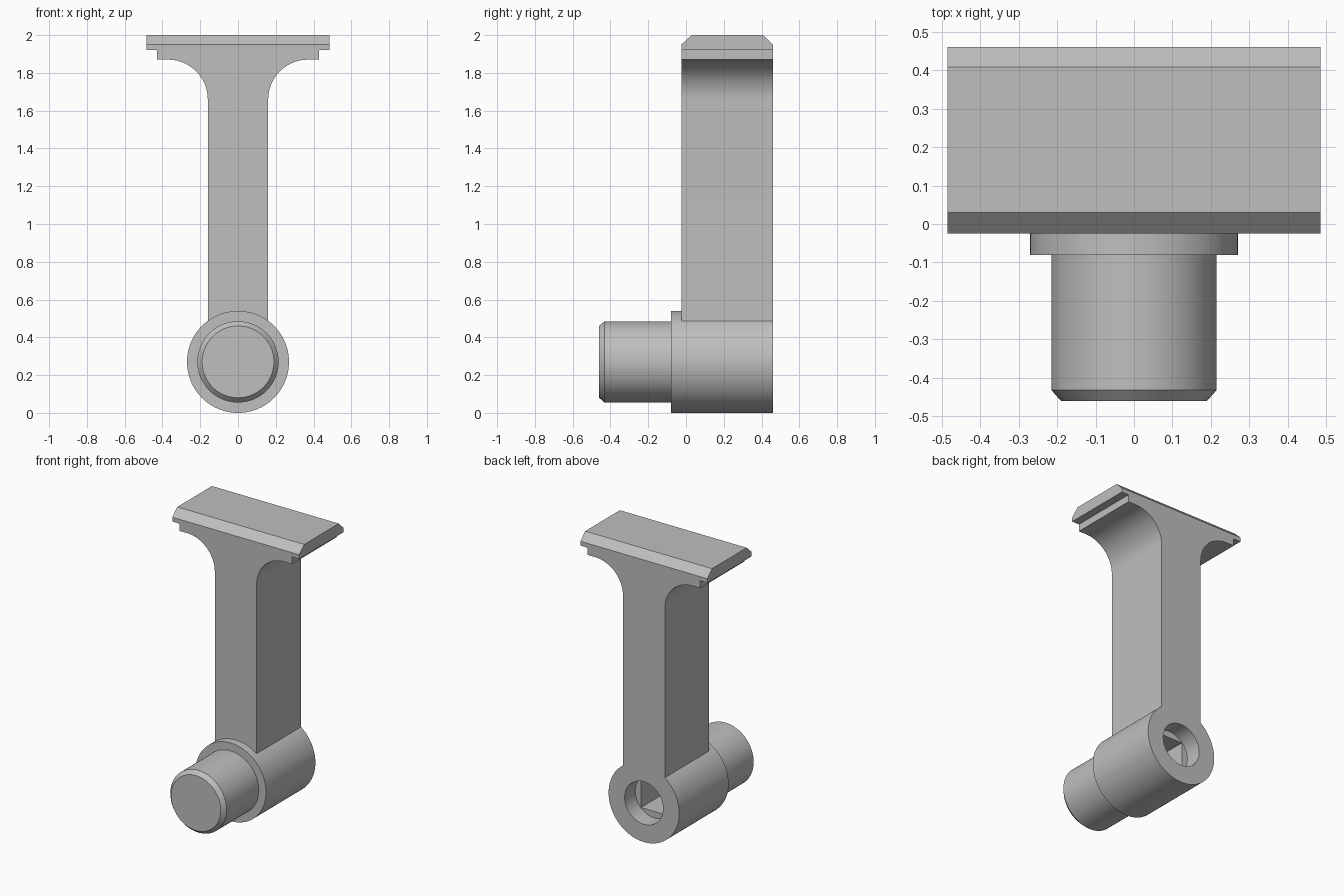
import bpy, bmesh, math

if "Cube" in bpy.data.objects:
    bpy.data.objects.remove(bpy.data.objects["Cube"])

SEG = 96
HUB_Z, HUB_R = 0.27, 0.27

grey = bpy.data.materials.new("plain grey")
grey.diffuse_color = (0.52, 0.52, 0.52, 1)
grey.use_nodes = True
grey.node_tree.nodes["Principled BSDF"].inputs["Base Color"].default_value = grey.diffuse_color


def finish(name, bm):
    bmesh.ops.recalc_face_normals(bm, faces=bm.faces)
    me = bpy.data.meshes.new(name)
    bm.to_mesh(me)
    bm.free()
    me.materials.append(grey)
    ob = bpy.data.objects.new(name, me)
    bpy.context.collection.objects.link(ob)
    return ob


def smooth(ob):
    for p in ob.data.polygons:
        p.use_smooth = True
    ob.data.set_sharp_from_angle(angle=math.radians(25))


def extrude(name, points, offset):
    """Extrude a closed 3D outline by an offset vector."""
    bm = bmesh.new()
    face = bm.faces.new([bm.verts.new(p) for p in points])
    new = bmesh.ops.extrude_face_region(bm, geom=[face], use_keep_orig=True)
    verts = [v for v in new["geom"] if isinstance(v, bmesh.types.BMVert)]
    bmesh.ops.translate(bm, verts=verts, vec=offset)
    return finish(name, bm)


def lathe(name, profile):
    """Revolve (radius, y) points around the hub axis, capping both ends."""
    bm = bmesh.new()
    rings = []
    for r, y in profile:
        rings.append([bm.verts.new((r * math.sin(2 * math.pi * i / SEG), y,
                                    HUB_Z + r * math.cos(2 * math.pi * i / SEG)))
                      for i in range(SEG)])
    for a, b in zip(rings, rings[1:]):
        for i in range(SEG):
            j = (i + 1) % SEG
            bm.faces.new((a[i], a[j], b[j], b[i]))
    bm.faces.new(rings[0])
    bm.faces.new(rings[-1])
    return finish(name, bm)


# hub with chamfered front pin and round counterbore at the back
hub = lathe("hub_and_pin", [(0.19, -0.46), (0.215, -0.432), (0.215, -0.08), (HUB_R, -0.08),
                            (HUB_R, 0.46), (0.147, 0.46), (0.147, 0.345)])

# square socket sunk into the counterbore floor
a = 0.102
cutter = extrude("socket_cutter", [(x, -0.1, HUB_Z + z) for x, z in
                                   ((-a, -a), (a, -a), (a, a), (-a, a))], (0, 0.5, 0))
cutter.hide_render = True
mod = hub.modifiers.new("socket", "BOOLEAN")
mod.operation, mod.solver, mod.object = "DIFFERENCE", "EXACT", cutter
bpy.context.view_layer.objects.active = hub
hub.select_set(True)
bpy.ops.object.modifier_apply(modifier=mod.name)
bpy.data.objects.remove(cutter)
smooth(hub)

# column flaring into the head, its foot following the hub
W, R, N = 0.16, 0.21, 20
right = []
a0 = math.asin(W / HUB_R)
for i in range(1, 9):
    t = a0 * i / 8
    right.append((HUB_R * math.sin(t), HUB_Z + HUB_R * math.cos(t)))
for i in range(N + 1):
    t = math.pi / 2 * i / N
    right.append((W + R - R * math.cos(t), 1.66 + R * math.sin(t)))
right += [(0.43, 1.87), (0.43, 1.92)]
outline = [(0, HUB_Z + HUB_R)] + right + [(-x, z) for x, z in reversed(right)]
column = extrude("column", [(x, -0.025, z) for x, z in outline], (0, 0.485, 0))
smooth(column)

# top plate with chamfered front and back edges
section = [(-0.025, 1.92), (0.46, 1.92), (0.46, 1.95), (0.408, 2.0), (0.03, 2.0), (-0.025, 1.95)]
extrude("top_plate", [(-0.485, y, z) for y, z in section], (0.97, 0, 0))
